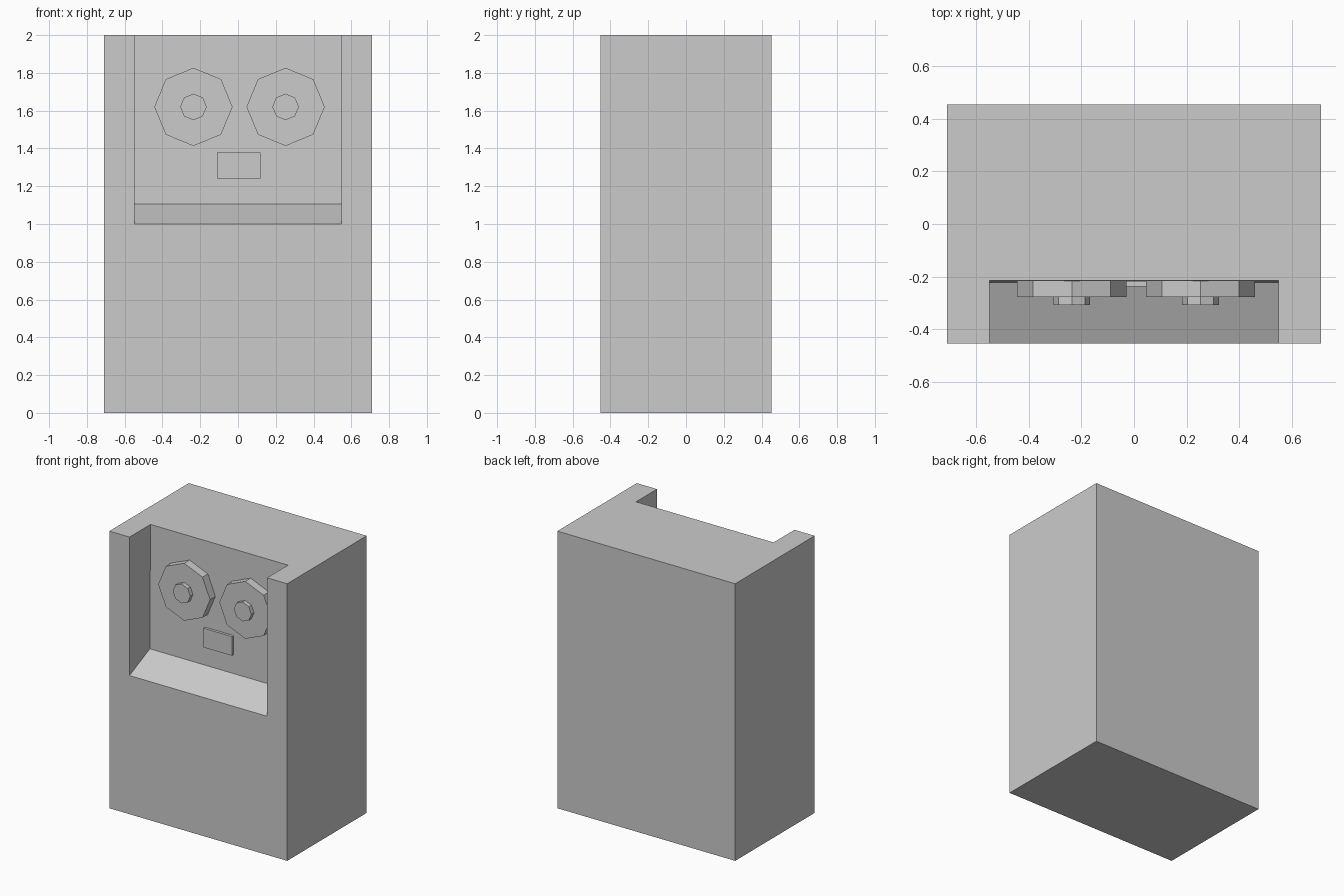
import bpy, bmesh
from math import radians
from mathutils import Matrix, Vector

if "Cube" in bpy.data.objects:
    bpy.data.objects.remove(bpy.data.objects["Cube"])


def make_object(name, bm):
    bmesh.ops.recalc_face_normals(bm, faces=bm.faces)
    mesh = bpy.data.meshes.new(name)
    bm.to_mesh(mesh)
    bm.free()
    obj = bpy.data.objects.new(name, mesh)
    bpy.context.collection.objects.link(obj)
    return obj


def box(name, lo, hi):
    bm = bmesh.new()
    lo, hi = Vector(lo), Vector(hi)
    mat = Matrix.Translation((lo + hi) / 2) @ Matrix.Diagonal((*(hi - lo), 1))
    bmesh.ops.create_cube(bm, size=1, matrix=mat)
    return make_object(name, bm)


def octagon(name, x, z, radius, y_front, y_back):
    bm = bmesh.new()
    mat = Matrix.Translation((x, (y_front + y_back) / 2, z)) @ Matrix.Rotation(radians(90), 4, 'X')
    bmesh.ops.create_cone(bm, cap_ends=True, segments=8, radius1=radius,
                          radius2=radius, depth=y_back - y_front, matrix=mat)
    return make_object(name, bm)


def side_profile(name, points, x0, x1):
    bm = bmesh.new()
    face = bm.faces.new([bm.verts.new((x0, y, z)) for y, z in points])
    ext = bmesh.ops.extrude_face_region(bm, geom=[face])
    verts = [g for g in ext["geom"] if isinstance(g, bmesh.types.BMVert)]
    bmesh.ops.translate(bm, verts=verts, vec=(x1 - x0, 0, 0))
    return make_object(name, bm)


# Cabinet with an open-topped recess and sloping sill
cabinet = box("cabinet", (-0.71, -0.453, 0), (0.71, 0.453, 2))
cutter = side_profile("recess_cutter",
                      [(-0.553, 0.9557), (-0.221, 1.105), (-0.214, 2.0), (-0.214, 2.1), (-0.553, 2.1)],
                      -0.549, 0.549)
cutter.hide_render = True
mod = cabinet.modifiers.new("recess", 'BOOLEAN')
mod.operation = 'DIFFERENCE'
mod.solver = 'EXACT'
mod.object = cutter
bpy.context.view_layer.objects.active = cabinet
bpy.ops.object.modifier_apply(modifier=mod.name)
bpy.data.objects.remove(cutter, do_unlink=True)

# Tape reels with hubs
for side, x in (("left", -0.236), ("right", 0.252)):
    octagon(f"reel_{side}", x, 1.62, 0.207, -0.277, -0.21)
    octagon(f"reel_hub_{side}", x, 1.62, 0.07, -0.307, -0.27)

# Small control panel below the reels
box("control_panel", (-0.11, -0.238, 1.24), (0.118, -0.21, 1.378))
